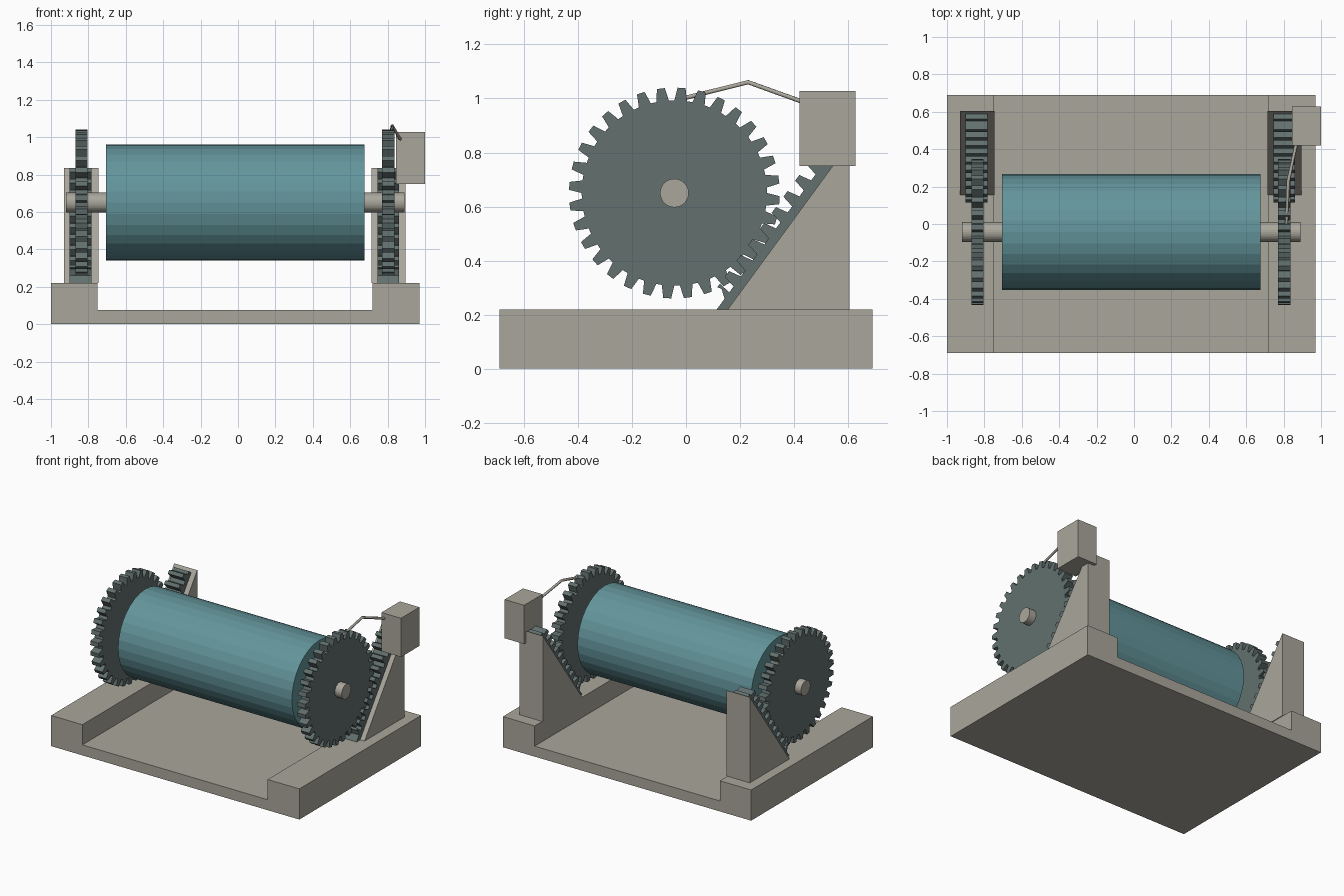
import bpy, bmesh, math
from mathutils import Vector

if "Cube" in bpy.data.objects:
    bpy.data.objects.remove(bpy.data.objects["Cube"])


def material(name, rgb):
    m = bpy.data.materials.new(name)
    m.diffuse_color = (*rgb, 1)
    m.use_nodes = True
    m.node_tree.nodes["Principled BSDF"].inputs["Base Color"].default_value = m.diffuse_color
    return m


BEIGE = material("warm_grey", (0.40, 0.385, 0.33))
STEEL = material("dark_steel", (0.122, 0.163, 0.157))
TEAL = material("drum_teal", (0.125, 0.30, 0.33))

AXLE_Y, AXLE_Z = -0.043, 0.65


def prism(name, profile, axis, lo, hi, mat):
    """Extrude a closed 2D outline along x (outline in y,z) or y (outline in x,z)."""
    bm = bmesh.new()

    def place(p, t):
        return (t, p[0], p[1]) if axis == "x" else (p[0], t, p[1])

    face = bm.faces.new([bm.verts.new(place(p, lo)) for p in profile])
    ext = bmesh.ops.extrude_face_region(bm, geom=[face])
    shift = Vector(place((0, 0), hi - lo))
    for v in ext["geom"]:
        if isinstance(v, bmesh.types.BMVert):
            v.co += shift
    bmesh.ops.recalc_face_normals(bm, faces=bm.faces)
    me = bpy.data.meshes.new(name)
    bm.to_mesh(me)
    bm.free()
    ob = bpy.data.objects.new(name, me)
    bpy.context.collection.objects.link(ob)
    me.materials.append(mat)
    return ob


def circle(radius, sides):
    return [(AXLE_Y + radius * math.cos(2 * math.pi * i / sides),
             AXLE_Z + radius * math.sin(2 * math.pi * i / sides)) for i in range(sides)]


def gear_outline(teeth=32, tip=0.39, root=0.343, phase=math.radians(86.1)):
    pts = []
    for k in range(teeth):
        a = phase + 2 * math.pi * k / teeth
        for r, da in ((root, -0.068), (tip, -0.038), (tip, 0.038), (root, 0.068)):
            pts.append((AXLE_Y + r * math.cos(a + da), AXLE_Z + r * math.sin(a + da)))
    return pts


# Slope shared by the wedges and racks
FOOT, PEAK = Vector((0.155, 0.22)), Vector((0.605, 0.835))
ALONG = (PEAK - FOOT).normalized()
OUT = Vector((-ALONG.y, ALONG.x))


def rack_outline(base=0.033, tip=0.08, pitch=0.0734):
    def at(s, h):
        return FOOT + ALONG * s + OUT * h
    # lower end is cut level with the base top
    pts = [at(0, 0), FOOT + Vector((-base / -OUT.x, 0))]
    for k in range(10):
        s = 0.030 + k * pitch
        for ds, h in ((-0.023, base), (-0.013, tip), (0.013, tip), (0.023, base)):
            if s + ds > -0.03:
                pts.append(at(max(s + ds, h * 0.74), h) if k == 0 and ds < 0 else at(s + ds, h))
    pts += [at(0.735, base), at(0.735, 0)]
    # drop coincident neighbours
    clean = []
    for p in pts:
        if not clean or (p - clean[-1]).length > 0.003:
            clean.append(p)
    return clean


# Base with a wide channel down the middle
prism("base", [(-1, 0), (0.97, 0), (0.97, 0.22), (0.718, 0.22), (0.718, 0.075),
               (-0.752, 0.075), (-0.752, 0.22), (-1, 0.22)], "y", -0.69, 0.69, BEIGE)

# Drum and axle
prism("drum", circle(0.31, 32), "x", -0.705, 0.675, TEAL)
prism("axle", circle(0.053, 32), "x", -0.92, 0.89, BEIGE)

# Gear, toothed rack and wedge support on each side
wedge = [FOOT, (PEAK.x, FOOT.y), PEAK]
for side, gear_x, rack_x, wedge_x in (("left", -0.87, -0.90, -0.93),
                                      ("right", 0.77, 0.745, 0.713)):
    prism(side + "_gear", gear_outline(), "x", gear_x, gear_x + 0.066, STEEL)
    prism(side + "_rack", rack_outline(), "x", rack_x, rack_x + 0.116, STEEL)
    prism(side + "_wedge", wedge, "x", wedge_x, wedge_x + 0.183, BEIGE)

# Sensor box on the right wedge
prism("sensor_box", [(0.42, 0.75), (0.628, 0.75), (0.628, 1.028), (0.42, 1.028)],
      "x", 0.845, 1.0, BEIGE)

# Bent feeler arm from the box to the gear teeth
cu = bpy.data.curves.new("feeler_arm", "CURVE")
cu.dimensions = "3D"
cu.bevel_depth = 0.009
cu.bevel_resolution = 1
cu.use_fill_caps = True
path = [(0.868, 0.43, 0.988), (0.825, 0.23, 1.06), (0.815, 0.0, 1.003)]
sp = cu.splines.new("POLY")
sp.points.add(len(path) - 1)
for pt, co in zip(sp.points, path):
    pt.co = (*co, 1)
cu.materials.append(BEIGE)
bpy.context.collection.objects.link(bpy.data.objects.new("feeler_arm", cu))
